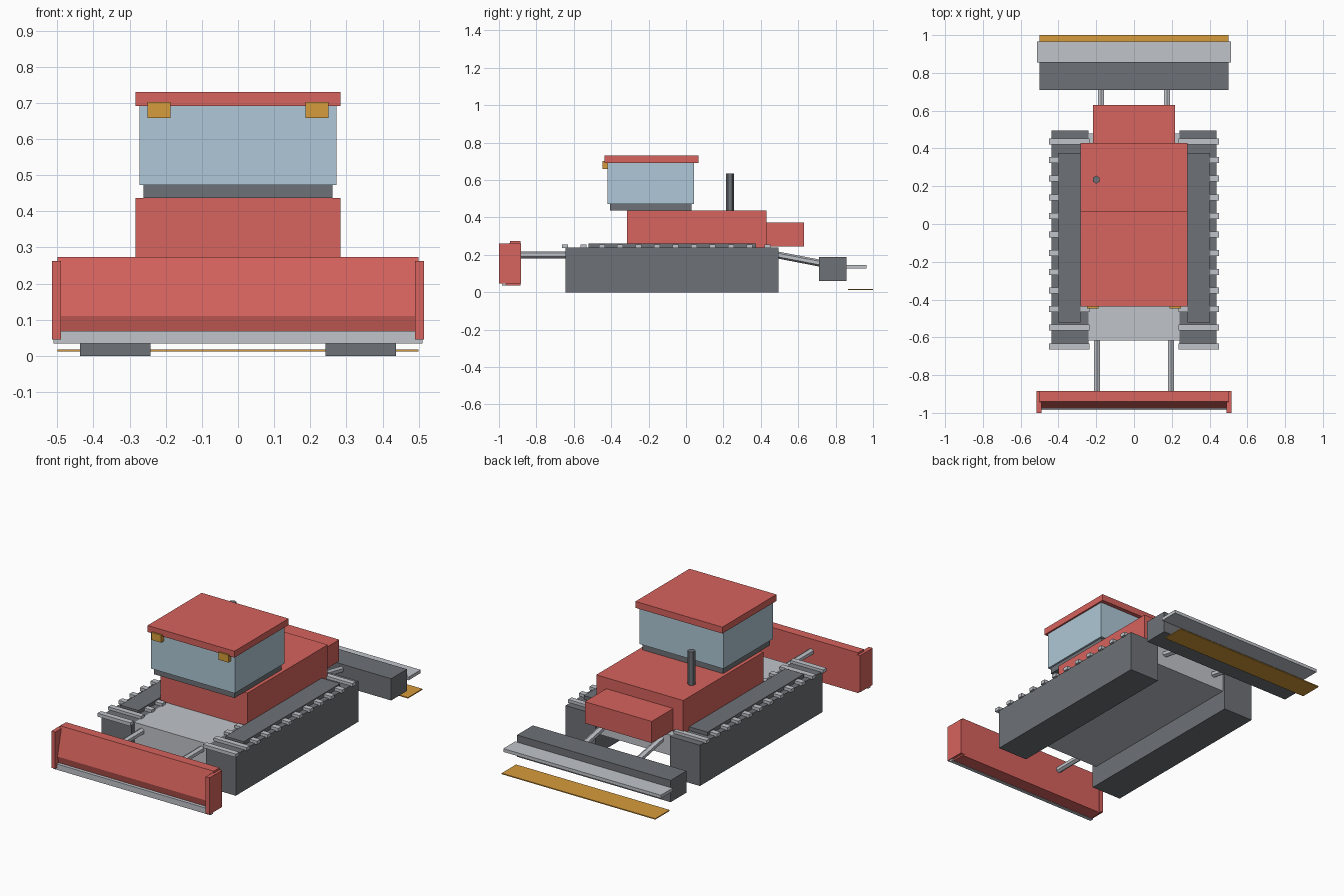
import bpy, bmesh, math
from mathutils import Vector

if "Cube" in bpy.data.objects:
    bpy.data.objects.remove(bpy.data.objects["Cube"])


def material(name, rgb):
    m = bpy.data.materials.new(name)
    m.use_nodes = True
    m.diffuse_color = (*rgb, 1)
    m.node_tree.nodes["Principled BSDF"].inputs["Base Color"].default_value = (*rgb, 1)
    return m


RED = material("red paint", (0.68, 0.125, 0.11))
DARK = material("dark grey", (0.155, 0.168, 0.185))
LIGHT = material("light grey", (0.53, 0.55, 0.59))
GLASS = material("pale blue glass", (0.43, 0.58, 0.68))
AMBER = material("amber", (0.67, 0.33, 0.045))


def finish(name, bm, mat):
    bmesh.ops.recalc_face_normals(bm, faces=bm.faces)
    mesh = bpy.data.meshes.new(name)
    bm.to_mesh(mesh)
    bm.free()
    mesh.materials.append(mat)
    ob = bpy.data.objects.new(name, mesh)
    bpy.context.collection.objects.link(ob)
    return ob


def box(name, x, y, z, mat):
    """Box from (min, max) ranges on each axis."""
    bm = bmesh.new()
    bmesh.ops.create_cube(bm, size=1)
    for v in bm.verts:
        v.co = [r[0] if c < 0 else r[1] for c, r in zip(v.co, (x, y, z))]
    return finish(name, bm, mat)


def wide(name, half, y, z, mat):
    return box(name, (-half, half), y, z, mat)


def rod(name, a, b, r, mat, turn=0):
    """Six-sided rod between two points."""
    a, b = Vector(a), Vector(b)
    bm = bmesh.new()
    bmesh.ops.create_cone(bm, cap_ends=True, segments=6, radius1=r, radius2=r,
                          depth=(b - a).length)
    ob = finish(name, bm, mat)
    ob.rotation_mode = 'QUATERNION'
    ob.rotation_quaternion = (b - a).to_track_quat('Z', 'Y')
    ob.location = (a + b) / 2
    for v in ob.data.vertices:
        c, s = math.cos(turn), math.sin(turn)
        v.co.x, v.co.y = v.co.x * c - v.co.y * s, v.co.x * s + v.co.y * c
    return ob


# Hull and engine housing
wide("chassis", 0.242, (-0.617, 0.48), (0.12, 0.24), LIGHT)
wide("engine_body", 0.283, (-0.315, 0.43), (0.24, 0.437), RED)
wide("rear_engine_box", 0.218, (0.43, 0.63), (0.246, 0.373), RED)
rod("exhaust", (-0.2, 0.235, 0.437), (-0.2, 0.235, 0.635), 0.021, DARK)

# Cabin
wide("cabin_base", 0.262, (-0.406, 0.03), (0.437, 0.473), DARK)
wide("cabin_glass", 0.273, (-0.42, 0.042), (0.473, 0.692), GLASS)
wide("cabin_roof", 0.283, (-0.437, 0.066), (0.692, 0.73), RED)

# Tracks, lights and arms on both sides
for side, s in (("left", 1), ("right", -1)):
    def across(a, b):
        return tuple(sorted((s * a, s * b)))

    box(side + "_track", across(0.242, 0.437), (-0.645, 0.495), (0, 0.24), DARK)
    box(side + "_track_cover", across(0.283, 0.403), (-0.522, 0.375), (0.24, 0.262), DARK)
    for i in range(12):
        y = 0.437 - i * 0.0986
        box(f"{side}_track_bar_{i + 1}", across(0.236, 0.45),
            (y - 0.016, y + 0.016), (0.236, 0.256), LIGHT)
    box(side + "_headlight", across(0.187, 0.25), (-0.447, -0.415), (0.658, 0.702), AMBER)
    rod(side + "_blade_arm", (s * 0.195, -0.9, 0.2), (s * 0.195, -0.6, 0.2), 0.0185, LIGHT)
    rod(side + "_rear_arm", (s * 0.175, 0.46, 0.205), (s * 0.175, 0.73, 0.153), 0.0185, LIGHT)
    box(side + "_blade_end", across(0.49, 0.515), (-1, -0.883), (0.046, 0.262), RED)

# Front blade: side profile extruded across the width
profile = [(-0.94, 0.274), (-0.978, 0.11), (-0.965, 0.065), (-0.965, 0.037),
           (-0.885, 0.037), (-0.885, 0.274)]
bm = bmesh.new()
face = bm.faces.new([bm.verts.new((-0.5, y, z)) for y, z in profile])
ext = bmesh.ops.extrude_face_region(bm, geom=[face])
bmesh.ops.translate(bm, vec=(1, 0, 0),
                    verts=[g for g in ext["geom"] if isinstance(g, bmesh.types.BMVert)])
finish("front_blade", bm, RED)
wide("blade_cutting_edge", 0.511, (-0.985, -0.963), (0.035, 0.069), LIGHT)

# Rear tiller with its board and trailing flap
wide("tiller", 0.5, (0.71, 0.857), (0.06, 0.188), DARK)
wide("tiller_board", 0.513, (0.855, 0.966), (0.127, 0.146), LIGHT)
wide("trailing_flap", 0.5, (0.866, 1.0), (0.012, 0.018), AMBER)
